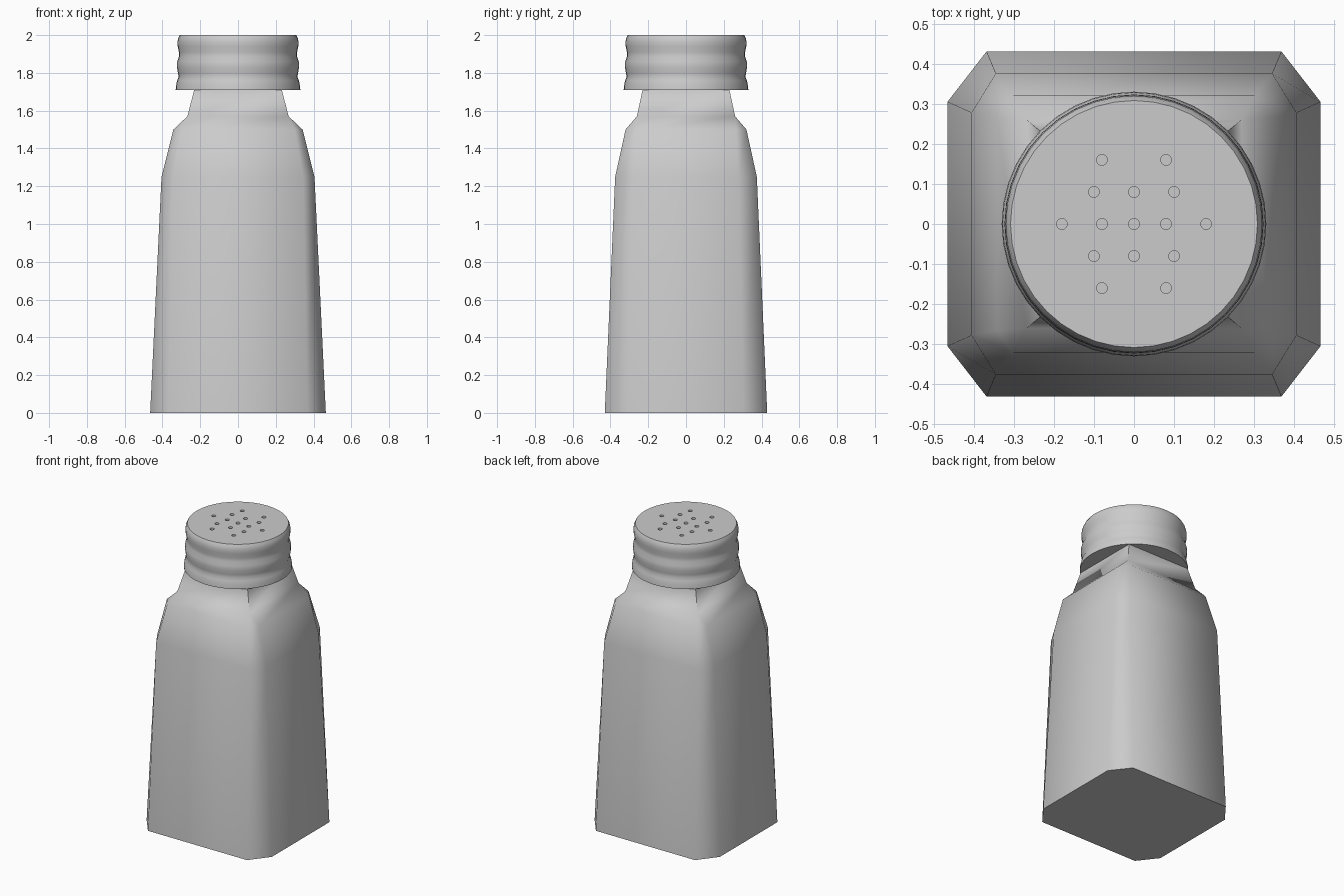
import bpy, bmesh, math
from mathutils import Matrix

if "Cube" in bpy.data.objects:
    bpy.data.objects.remove(bpy.data.objects["Cube"])


def make_object(name, bm):
    bmesh.ops.remove_doubles(bm, verts=bm.verts, dist=0.0005)
    bmesh.ops.recalc_face_normals(bm, faces=bm.faces)
    mesh = bpy.data.meshes.new(name)
    bm.to_mesh(mesh)
    bm.free()
    obj = bpy.data.objects.new(name, mesh)
    bpy.context.collection.objects.link(obj)
    return obj


def activate(obj):
    bpy.ops.object.select_all(action='DESELECT')
    obj.select_set(True)
    bpy.context.view_layer.objects.active = obj


def smooth(obj, degrees):
    activate(obj)
    bpy.ops.object.shade_smooth_by_angle(angle=math.radians(degrees))


def loft(name, sections):
    """Skin a stack of closed rings and cap both ends."""
    bm = bmesh.new()
    rings = [[bm.verts.new(p) for p in s] for s in sections]
    n = len(rings[0])
    for low, high in zip(rings, rings[1:]):
        for i in range(n):
            j = (i + 1) % n
            bm.faces.new((low[i], low[j], high[j], high[i]))
    bm.faces.new(rings[0][::-1])
    bm.faces.new(rings[-1])
    return make_object(name, bm)


def chamfered_rect(z, hx, hy, cx, cy):
    return [(hx, cy - hy, z), (hx, hy - cy, z), (hx - cx, hy, z), (cx - hx, hy, z),
            (-hx, hy - cy, z), (-hx, cy - hy, z), (cx - hx, -hy, z), (hx - cx, -hy, z)]


def circle(z, r, n=40):
    return [(r * math.cos(2 * math.pi * i / n), r * math.sin(2 * math.pi * i / n), z)
            for i in range(n)]


# Tapered bottle: chamfered corners that close to a square neck
body = loft("bottle_body", [chamfered_rect(*s) for s in (
    (0.0, 0.465, 0.43, 0.097, 0.125),
    (1.25, 0.405, 0.375, 0.06, 0.097),
    (1.50, 0.342, 0.32, 0.042, 0.055),
    (1.57, 0.268, 0.26, 0, 0),
    (1.71, 0.232, 0.23, 0, 0))])
smooth(body, 60)

# Ribbed screw cap
cap = loft("shaker_cap", [circle(z, r) for z, r in (
    (1.71, 0.33), (1.735, 0.328), (1.76, 0.322), (1.78, 0.315), (1.80, 0.318),
    (1.83, 0.323), (1.86, 0.322), (1.885, 0.313), (1.91, 0.313), (1.94, 0.319),
    (1.965, 0.32), (1.985, 0.316), (2.0, 0.308))])

# Sprinkle holes in the top of the cap
holes = [(x, 0) for x in (-0.18, -0.08, 0, 0.08, 0.18)]
for s in (-1, 1):
    holes += [(x, 0.08 * s) for x in (-0.1, 0, 0.1)]
    holes += [(x, 0.16 * s) for x in (-0.08, 0.08)]
bm = bmesh.new()
for x, y in holes:
    bmesh.ops.create_cone(bm, cap_ends=True, segments=16, radius1=0.0135, radius2=0.0135,
                          depth=0.08, matrix=Matrix.Translation((x, y, 2.0)))
cutter = make_object("hole_cutter", bm)
cutter.hide_render = True
mod = cap.modifiers.new("holes", 'BOOLEAN')
mod.operation = 'DIFFERENCE'
mod.solver = 'EXACT'
mod.object = cutter
activate(cap)
bpy.ops.object.modifier_apply(modifier=mod.name)
bpy.data.objects.remove(cutter)
smooth(cap, 35)
